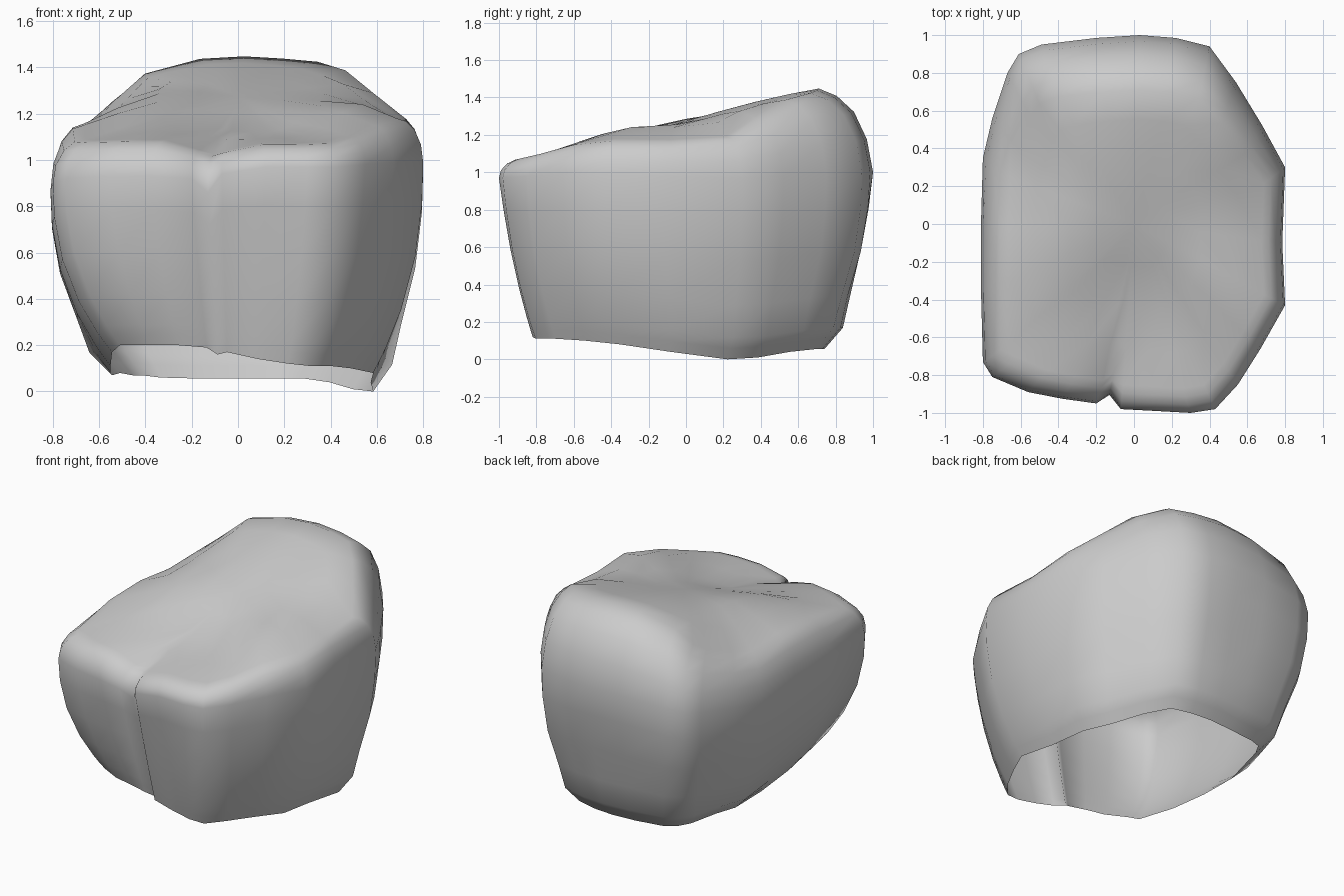
import bpy, bmesh, math
from mathutils import Vector

if "Cube" in bpy.data.objects:
    bpy.data.objects.remove(bpy.data.objects["Cube"])

# Widest outline, counter-clockwise from the front left: x, y, bottom edge z, height of the bulge
OUTLINE = [
    (-.80, -.73, .17, .90), (-.75, -.81, .20, .92), (-.56, -.89, .20, .93),
    (-.38, -.925, .20, .93), (-.20, -.95, .19, .92), (-.13, -.905, .16, .86),
    (-.07, -.98, .17, .94), (.12, -.99, .14, .97), (.30, -1.0, .12, .97),
    (.43, -.98, .11, .97), (.55, -.85, .11, .98), (.67, -.66, .10, .99),
    (.80, -.43, .08, .99), (.785, -.10, .04, .98), (.80, .30, .0, .97),
    (.68, .52, .01, .98), (.54, .75, .04, 1.0), (.40, .94, .055, 1.0),
    (.22, .985, .055, 1.0), (.03, 1.0, .055, 1.0), (-.20, .985, .055, 1.0),
    (-.49, .95, .06, .98), (-.61, .90, .07, .96), (-.67, .80, .07, .94),
    (-.75, .56, .08, .90), (-.80, .35, .07, .87), (-.81, 0, .08, .86),
    (-.81, -.35, .11, .87)]
RIDGE = [(-1, 1.03), (-.87, 1.075), (-.5, 1.13), (-.2, 1.225), (.42, 1.39), (.69, 1.45), (1, 1.44)]


def bump(x, y, cx, cy, r, h):
    return h * math.exp(-((x - cx) ** 2 + (y - cy) ** 2) / r ** 2)


def top_height(x, y):
    z = RIDGE[-1][1]
    for (a, za), (b, zb) in zip(RIDGE, RIDGE[1:]):
        if a <= y <= b:
            z = za + (zb - za) * (y - a) / (b - a)
            break
    back = min(1, max(0, y / .6))
    edge = max(0, -x - .1) * .2 * back + max(0, -x - .38) * .6 + max(0, x) * .06 + max(0, x - .48) * .5
    z -= edge * min(1, max(0, (y + 1) / 1.2))
    return (z + bump(x, y, .58, -.40, .28, .10) + bump(x, y, -.1, -.8, .1, -.06)
            + bump(x, y, .1, -.4, .3, -.03) + bump(x, y, -.7, -.35, .35, .06))


def wall(x, y, t):
    """How far the wall has swelled from bottom edge to bulge at height fraction t."""
    bulge = min(1, abs(x) / .8 + max(0, y) * .6)
    f = bulge * (1 - (1 - t) ** 2.3) + (1 - bulge) * t
    if y > .25:
        f = max(f, .38 * min(1, t / .12) + .62 * max(0, (t - .12) / .88) ** .9)
    return f


def column(x, y, zb, zw):
    """Points from the bottom edge up the wall and over the shoulder to the centre."""
    low = Vector((x * (.68 if x < 0 else .73), y * (.82 if y < 0 else .74)))
    wide = Vector((x, y))
    pts = []
    for t in (0, .06, .12, .3, .55, .8, 1):
        p = low.lerp(wide, wall(x, y, t))
        pts.append((p.x, p.y, zb + (zw - zb) * t))
    rim = Vector((x * (.82 if x < 0 else .86), y * (.87 if y < 0 else .71)))
    zt = top_height(*rim)
    k = .97 if y > .3 else 1
    for a in (24, 48, 70, 90):
        m = 1 if a == 90 else k
        c, s = m * math.cos(math.radians(a)), m * math.sin(math.radians(a))
        p = rim.lerp(wide, c)
        pts.append((p.x, p.y, zw + (zt - zw) * s))
    for k in (.78, .52, .26):
        p = rim * k
        pts.append((p.x, p.y, top_height(*p)))
    return pts


# Rock shell, open underneath
bm = bmesh.new()
cols = [[bm.verts.new(p) for p in column(*row)] for row in OUTLINE]
centre = bm.verts.new((0, 0, top_height(0, 0)))
for a, b in zip(cols, cols[1:] + cols[:1]):
    for i in range(len(a) - 1):
        bm.faces.new((a[i], b[i], b[i + 1], a[i + 1]))
    bm.faces.new((a[-1], b[-1], centre))
mesh = bpy.data.meshes.new("rock")
bm.to_mesh(mesh)
bm.free()
for poly in mesh.polygons:
    poly.use_smooth = True
rock = bpy.data.objects.new("rock", mesh)
bpy.context.collection.objects.link(rock)
